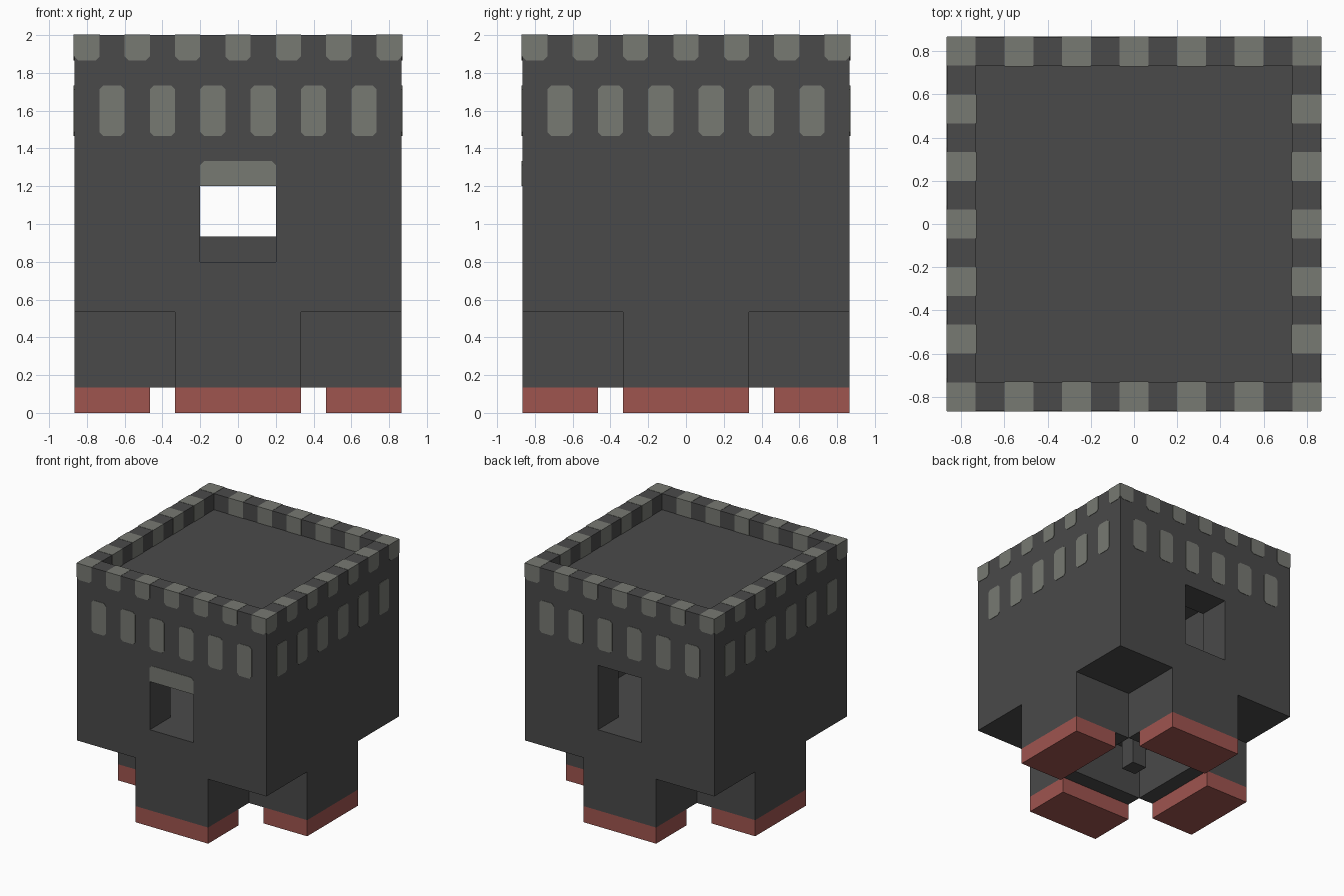
import bpy, bmesh
from mathutils import Matrix, Vector
from math import pi

old = bpy.data.objects.get("Cube")
if old:
    bpy.data.objects.remove(old, do_unlink=True)

U = 2 / 15           # one block of the building grid
HALF = 6.5 * U       # half width of the tower


def material(name, rgb):
    m = bpy.data.materials.new(name)
    m.use_nodes = True
    m.diffuse_color = (*rgb, 1)
    m.node_tree.nodes["Principled BSDF"].inputs["Base Color"].default_value = (*rgb, 1)
    return m


STONE = material("dark stone", (0.068, 0.068, 0.068))
TRIM = material("grey trim", (0.185, 0.192, 0.170))
RED = material("red foot", (0.347, 0.089, 0.078))


def finish(name, bm, mat):
    bmesh.ops.recalc_face_normals(bm, faces=bm.faces)
    me = bpy.data.meshes.new(name)
    bm.to_mesh(me)
    bm.free()
    me.materials.append(mat)
    ob = bpy.data.objects.new(name, me)
    bpy.context.scene.collection.objects.link(ob)
    return ob


def box(name, lo, hi, mat=STONE):
    lo, hi = Vector(lo), Vector(hi)
    bm = bmesh.new()
    bmesh.ops.create_cube(bm, size=1)
    bmesh.ops.scale(bm, vec=hi - lo, verts=bm.verts)
    bmesh.ops.translate(bm, vec=(lo + hi) / 2, verts=bm.verts)
    return finish(name, bm, mat)


def cut(target, lo, hi):
    cutter = box("cutter", lo, hi)
    cutter.hide_render = True
    mod = target.modifiers.new("cut", "BOOLEAN")
    mod.operation, mod.solver, mod.object = "DIFFERENCE", "EXACT", cutter
    with bpy.context.temp_override(object=target, active_object=target):
        bpy.ops.object.modifier_apply(modifier=mod.name)
    bpy.data.objects.remove(cutter, do_unlink=True)


def plate(bm, x, z, w, h, y, turn, top=0.0, bottom=0.0, flat=False):
    """Thin panel facing -y (or up, if flat), with clipped corners, then turned about z."""
    a, b = w / 2, h / 2
    pts = []
    for sx, sz, c in ((-1, -1, bottom), (1, -1, bottom), (1, 1, top), (-1, 1, top)):
        pair = [(sx * (a - c), sz * b), (sx * a, sz * (b - c))]
        if sx * sz > 0:
            pair.reverse()
        pts += pair if c else pair[:1]
    if sum(p[0] * q[1] - q[0] * p[1] for p, q in zip(pts, pts[1:] + pts[:1])) < 0:
        pts.reverse()
    rot = Matrix.Rotation(turn, 3, "Z")
    vs = []
    for px, pz in pts:
        co = (x + px, y + pz, z) if flat else (x + px, y, z + pz)
        vs.append(bm.verts.new(rot @ Vector(co)))
    face = bm.faces.new(vs)
    out = rot @ Vector((0, 0, 1) if flat else (0, -1, 0))
    new = bmesh.ops.extrude_face_region(bm, geom=[face])["geom"]
    bmesh.ops.translate(bm, vec=out * 0.003, verts=[g for g in new if isinstance(g, bmesh.types.BMVert)])


# Tower body: hollow, sunken roof, window through front and back
body = box("tower_body", (-HALF, -HALF, 4 * U), (HALF, HALF, 15 * U))
cut(body, (-5.5 * U, -5.5 * U, 14 * U), (5.5 * U, 5.5 * U, 16 * U))
cut(body, (-4.5 * U, -4.5 * U, 6 * U), (4.5 * U, 4.5 * U, 13 * U))
cut(body, (-1.5 * U, -8 * U, 6 * U), (1.5 * U, 0, 9 * U))
cut(body, (-1.5 * U, 0, 6 * U), (1.5 * U, 8 * U, 10 * U))
box("inner_block", (-1.5 * U, -U, 6 * U), (1.5 * U, U, 7 * U))

# Four legs in a cross, each with a shorter red foot
for i, side in enumerate(("front", "left", "back", "right")):
    leg = box(side + "_leg", (-2.5 * U, -HALF, U), (2.5 * U, -2.5 * U, 4 * U))
    foot = box(side + "_foot", (-2.5 * U, -HALF, 0), (2.5 * U, -3.5 * U, U), RED)
    for ob in (leg, foot):
        ob.data.transform(Matrix.Rotation(i * pi / 2, 4, "Z"))
box("centre_post", (-U / 2, -U / 2, U), (U / 2, U / 2, 4 * U))

# Battlement stripes: outer face, rim top and inner face
stripes = bmesh.new()
slits = bmesh.new()
CLIP = 0.02
for i in range(4):
    turn = i * pi / 2
    for k in range(-3, 4):
        x = 2 * k * U
        plate(stripes, x, 14.5 * U, U, U, -HALF, turn, bottom=CLIP)
        if k < 3:
            plate(stripes, x, 15 * U - 0.003, U, U, -6 * U, turn, flat=True)
        if abs(k) < 3:
            plate(stripes, x, 14.5 * U, U, U, 5.5 * U, turn)
    # Tall slit panels below the battlements
    for k in range(6):
        plate(slits, (2 * k - 5) * U, 12 * U, U, 2 * U, -HALF, turn, top=CLIP, bottom=CLIP)
# Lift the rim stripes just clear of the stone
bmesh.ops.translate(stripes, vec=(0, 0, 0.002),
                    verts=[v for v in stripes.verts if v.co.z > 15 * U - 0.004])
finish("battlement_stripes", stripes, TRIM)
finish("slit_panels", slits, TRIM)

# Lintel panel over the front window
lintel = bmesh.new()
plate(lintel, 0, 9.5 * U, 3 * U, U, -HALF, 0, top=CLIP)
finish("window_lintel", lintel, TRIM)
